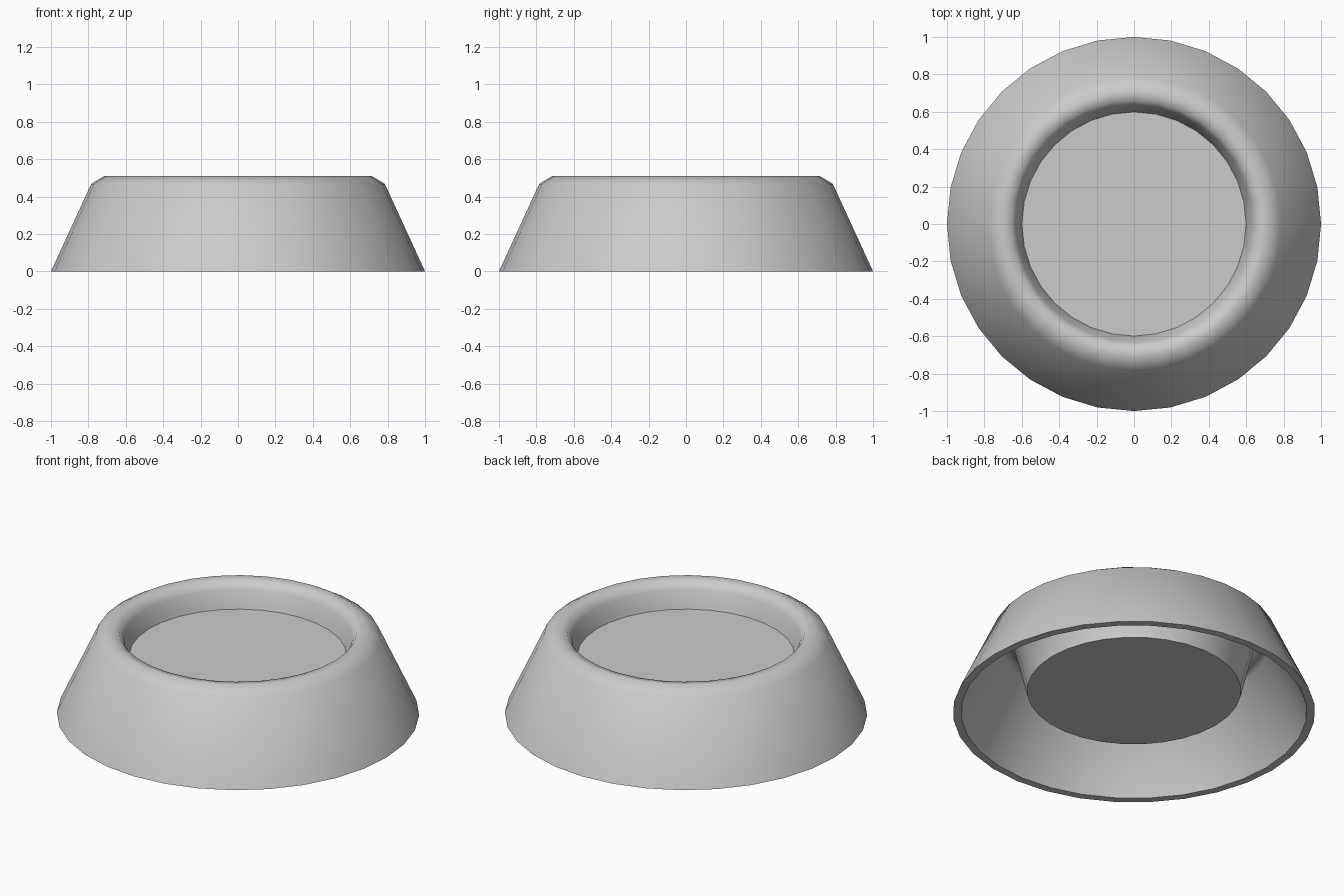
import bpy, bmesh, math

if "Cube" in bpy.data.objects:
    bpy.data.objects.remove(bpy.data.objects["Cube"])

SIDES = 32


def lathe(name, profile):
    """Revolve an (r, z) profile about z; points at r = 0 become poles."""
    bm = bmesh.new()
    verts = [bm.verts.new((r, 0, z)) for r, z in profile]
    edges = [bm.edges.new(pair) for pair in zip(verts, verts[1:])]
    bmesh.ops.spin(bm, geom=verts + edges, cent=(0, 0, 0), axis=(0, 0, 1),
                   angle=2 * math.pi, steps=SIDES, use_duplicate=False)
    bmesh.ops.remove_doubles(bm, verts=bm.verts, dist=1e-4)
    bmesh.ops.recalc_face_normals(bm, faces=bm.faces)
    mesh = bpy.data.meshes.new(name)
    bm.to_mesh(mesh)
    bm.free()
    obj = bpy.data.objects.new(name, mesh)
    bpy.context.collection.objects.link(obj)
    bpy.ops.object.select_all(action='DESELECT')
    obj.select_set(True)
    bpy.context.view_layer.objects.active = obj
    bpy.ops.object.shade_smooth_by_angle(angle=math.radians(65))
    return obj


# Bowl: hollow flared skirt, rounded rim and sunken dish with wall thickness
lathe("bowl", [
    (0, 0.175), (0.558, 0.175), (0.60, 0.357), (0.632, 0.46),   # inside of dish
    (0.657, 0.50), (0.715, 0.51), (0.785, 0.468),               # rim
    (1.0, 0), (0.955, 0),                                       # skirt and foot
    (0.75, 0.447), (0.71, 0.468), (0.667, 0.445),               # underside
    (0.591, 0.134), (0, 0.134),
])

# Level surface filling the dish
lathe("dish_filling", [(0, 0.357), (0.599, 0.357)])
bpy.context.object.data.flip_normals() if bpy.context.object.data.polygons[0].normal.z < 0 else None
